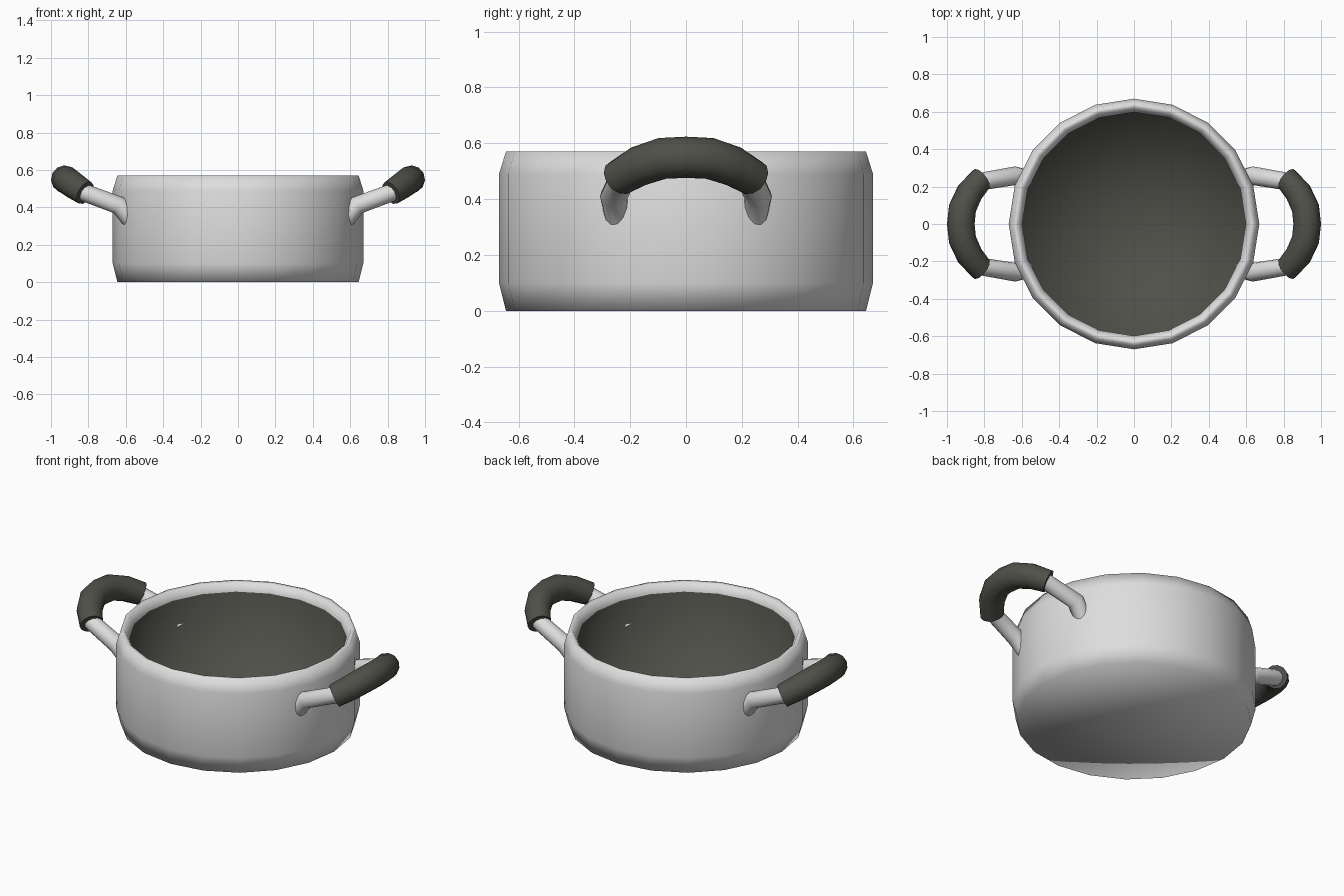
import bpy, bmesh, math
from mathutils import Vector

if "Cube" in bpy.data.objects:
    bpy.data.objects.remove(bpy.data.objects["Cube"])


def material(name, rgb):
    m = bpy.data.materials.new(name)
    m.diffuse_color = (*rgb, 1)
    m.use_nodes = True
    m.node_tree.nodes["Principled BSDF"].inputs["Base Color"].default_value = m.diffuse_color
    return m


steel = material("light_steel", (0.72, 0.73, 0.72))
dark = material("dark_grey", (0.08, 0.08, 0.068))


def make_object(name, bm, mats, smooth_angle=None):
    bmesh.ops.recalc_face_normals(bm, faces=bm.faces[:])
    for f in bm.faces:
        f.smooth = True
    me = bpy.data.meshes.new(name)
    bm.to_mesh(me)
    bm.free()
    for m in mats:
        me.materials.append(m)
    ob = bpy.data.objects.new(name, me)
    bpy.context.collection.objects.link(ob)
    if smooth_angle:
        bpy.ops.object.select_all(action='DESELECT')
        ob.select_set(True)
        bpy.context.view_layer.objects.active = ob
        bpy.ops.object.shade_smooth_by_angle(angle=math.radians(smooth_angle))
    return ob


def skin(bm, rings):
    """Join successive rings with quads and cap both ends."""
    n = len(rings[0])
    rows = []
    for a, b in zip(rings, rings[1:]):
        rows.append([bm.faces.new((a[i], a[(i + 1) % n], b[(i + 1) % n], b[i])) for i in range(n)])
    caps = [bm.faces.new(rings[0]), bm.faces.new(rings[-1])]
    rows.append(caps[1:])
    return rows, caps


# Pot body: 20-sided shell, outside bottom to rim and down to the inner floor
profile = [(0.645, 0), (0.67, 0.10), (0.67, 0.49), (0.645, 0.57), (0.622, 0.567),
           (0.598, 0.52), (0.598, 0.02)]
bm = bmesh.new()
rings = [[bm.verts.new((r * math.cos(i * math.tau / 20), r * math.sin(i * math.tau / 20), z))
          for i in range(20)] for r, z in profile]
rows, caps = skin(bm, rings)
for row in rows[5:]:      # inside wall and floor are dark
    for f in row:
        f.material_index = 1
bmesh.ops.poke(bm, faces=caps)
make_object("pot_body", bm, [steel, dark])


def tube(name, path, radii, mat, mx, my=1, sides=12):
    """Sweep a round section; first and last path points only steer the end cuts."""
    p = [Vector(q) for q in path]
    bm = bmesh.new()
    rings = []
    for k in range(1, len(p) - 1):
        t = ((p[k] - p[k - 1]).normalized() + (p[k + 1] - p[k]).normalized()).normalized()
        u = t.cross(Vector((-0.45, 0, 0.9))).normalized()
        v = t.cross(u)
        ring = []
        for i in range(sides):
            a = i * math.tau / sides
            c = p[k] + radii[k - 1] * (math.cos(a) * u + math.sin(a) * v)
            ring.append(bm.verts.new((c.x * mx, c.y * my, c.z)))
        rings.append(ring)
    skin(bm, rings)
    make_object(name, bm, [mat], 50)


leg = [(0.52, 0.24, 0.28), (0.575, 0.243, 0.335), (0.635, 0.258, 0.41),
       (0.83, 0.225, 0.482), (0.92, 0.21, 0.515)]
half = [(0.75, 0.275, 0.44), (0.817, 0.24, 0.477), (0.878, 0.17, 0.518), (0.917, 0.085, 0.546)]
grip = half + [(0.926, 0, 0.55)] + [(x, -y, z) for x, y, z in reversed(half)]

# Two handles: steel legs and a thick dark grip on each side
for side, mx in (("right", 1), ("left", -1)):
    for end, my in (("back", 1), ("front", -1)):
        tube(f"{side}_{end}_handle_leg", leg, [0.048, 0.05, 0.047], steel, mx, my)
    tube(f"{side}_handle_grip", grip, [0.066, 0.072, 0.074, 0.074, 0.074, 0.072, 0.066], dark, mx)
